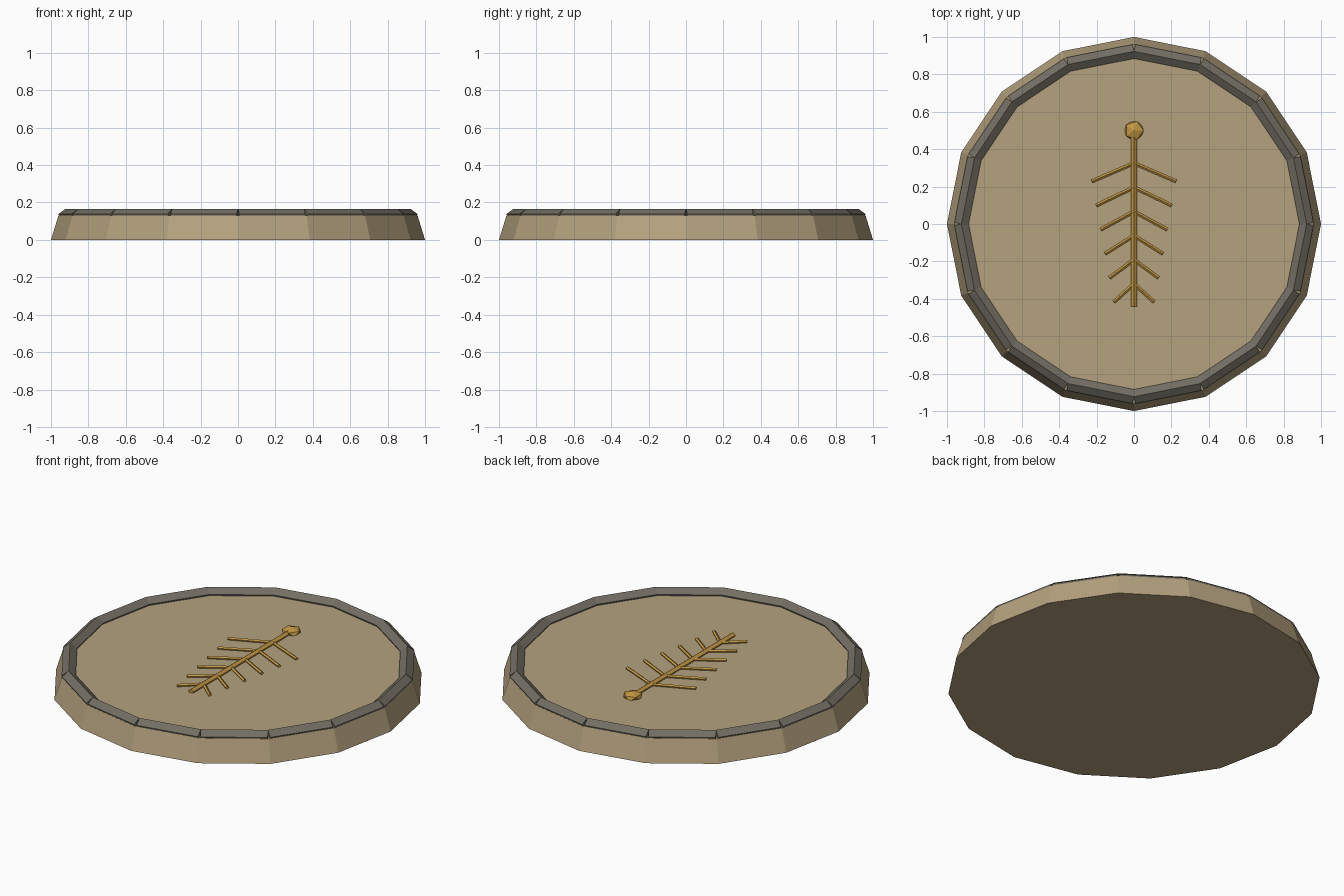
import bpy, bmesh, math
from mathutils import Vector, Matrix

if "Cube" in bpy.data.objects:
    bpy.data.objects.remove(bpy.data.objects["Cube"])


def material(name, rgb):
    m = bpy.data.materials.new(name)
    m.diffuse_color = (*rgb, 1)
    m.use_nodes = True
    m.node_tree.nodes["Principled BSDF"].inputs["Base Color"].default_value = m.diffuse_color
    return m


STONE = material("sandstone", (0.46, 0.36, 0.21))
TRIM = material("grey trim", (0.17, 0.155, 0.125))
GOLD = material("gold", (0.54, 0.31, 0.055))


def make_object(name, bm, mat):
    bmesh.ops.recalc_face_normals(bm, faces=bm.faces)
    me = bpy.data.meshes.new(name)
    bm.to_mesh(me)
    bm.free()
    me.materials.append(mat)
    ob = bpy.data.objects.new(name, me)
    bpy.context.collection.objects.link(ob)
    return ob


def rod(bm, a, b, r, sides):
    """Straight rod from a to b with one edge pointing up."""
    a, b = Vector(a), Vector(b)
    side = (b - a).cross(Vector((0, 0, 1))).normalized()
    up = Vector((0, 0, 1))
    rings = []
    for p in (a, b):
        rings.append([bm.verts.new(p + r * (side * math.sin(t) + up * math.cos(t)))
                      for t in (2 * math.pi * i / sides for i in range(sides))])
    for i in range(sides):
        j = (i + 1) % sides
        bm.faces.new((rings[0][i], rings[0][j], rings[1][j], rings[1][i]))
    bm.faces.new(rings[0])
    bm.faces.new(rings[1])


N = 16


def rim_point(i, r, z):
    t = 2 * math.pi * i / N
    return (r * math.cos(t), r * math.sin(t), z)


# Tapered sixteen-sided slab
bm = bmesh.new()
low = [bm.verts.new(rim_point(i, 1.0, 0)) for i in range(N)]
high = [bm.verts.new(rim_point(i, 0.96, 0.13)) for i in range(N)]
for i in range(N):
    j = (i + 1) % N
    bm.faces.new((low[i], low[j], high[j], high[i]))
bm.faces.new(low)
bm.faces.new(high)
make_object("slab", bm, STONE)

# Rim made of separate straight bars
bm = bmesh.new()
for i in range(N):
    rod(bm, rim_point(i, 0.923, 0.126), rim_point(i + 1, 0.923, 0.126), 0.04, 5)
make_object("rim_bars", bm, TRIM)

# Inlaid spine with six pairs of ribs
bm = bmesh.new()
rod(bm, (0, 0.5, 0.135), (0, -0.44, 0.135), 0.017, 5)
for k in range(6):
    y = 0.325 - 0.129 * k
    for s in (-1, 1):
        rod(bm, (0, y, 0.135), (s * (0.225 - 0.0235 * k), y - 0.097, 0.135), 0.010, 5)
make_object("spine_and_ribs", bm, GOLD)

# Faceted flattened bead at the head of the spine
bm = bmesh.new()
bmesh.ops.create_icosphere(bm, subdivisions=1, radius=0.057,
                           matrix=Matrix.Translation((0, 0.5, 0.135)) @ Matrix.Diagonal((1, 1, 0.5, 1)))
make_object("bead", bm, GOLD)
